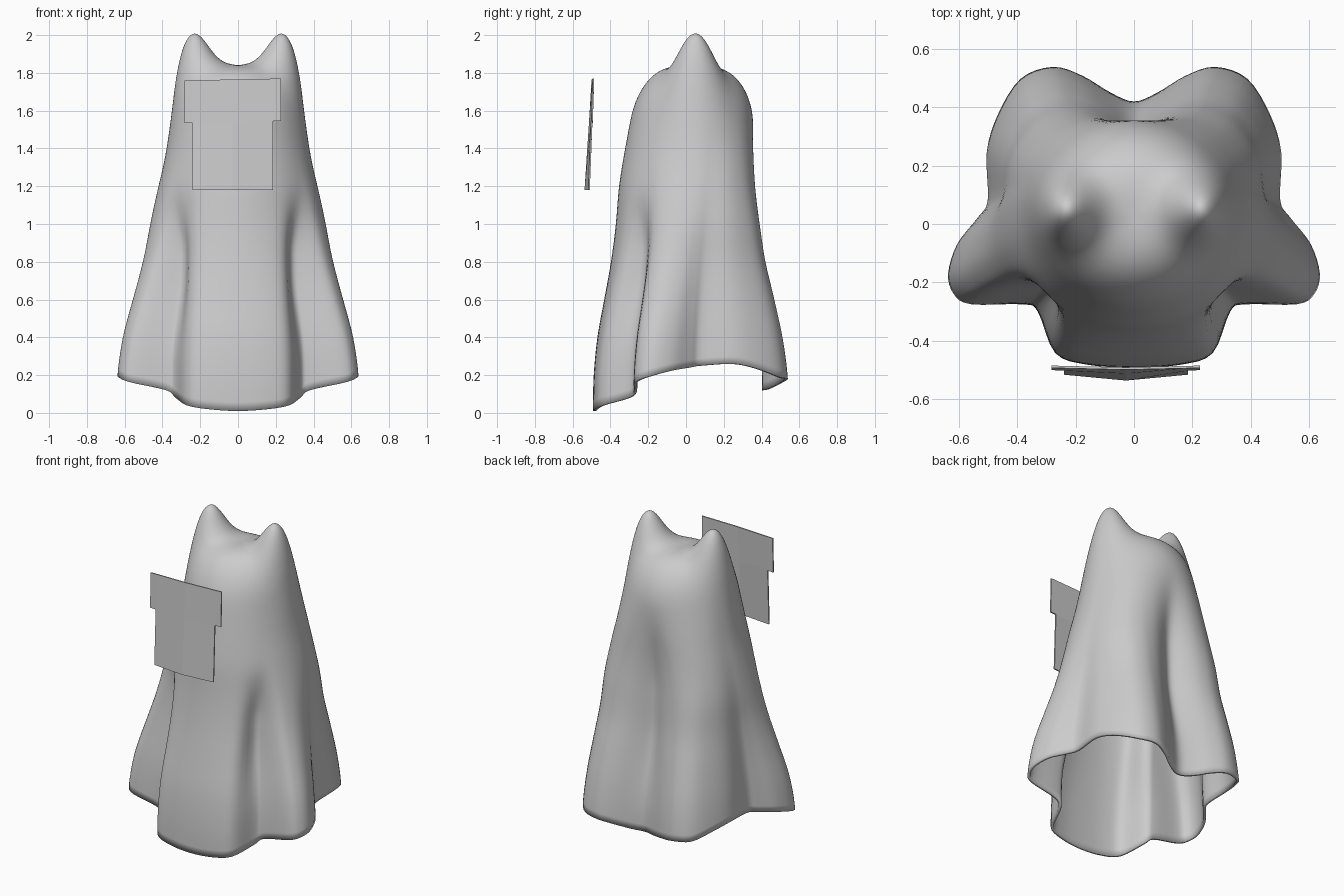
import bpy, bmesh, math

cube = bpy.data.objects.get("Cube")
if cube:
    bpy.data.objects.remove(cube, do_unlink=True)


def make_material(name, rgb):
    mat = bpy.data.materials.new(name)
    mat.use_nodes = True
    mat.diffuse_color = (*rgb, 1)
    mat.node_tree.nodes["Principled BSDF"].inputs["Base Color"].default_value = (*rgb, 1)
    return mat


def make_object(name, bm, mat, thickness):
    mesh = bpy.data.meshes.new(name)
    bm.to_mesh(mesh)
    bm.free()
    mesh.materials.append(mat)
    obj = bpy.data.objects.new(name, mesh)
    bpy.context.collection.objects.link(obj)
    thick = obj.modifiers.new("Thickness", 'SOLIDIFY')
    thick.thickness = thickness
    thick.offset = -1
    return obj


def spline(a, b, c, d, f):
    return 0.5 * (2 * b + (c - a) * f + (2 * a - 5 * b + 4 * c - d) * f * f
                  + (3 * b - a - 3 * c + d) * f ** 3)


def smoothstep(lo, hi, v):
    f = min(1, max(0, (v - lo) / (hi - lo)))
    return f * f * (3 - 2 * f)


grey = make_material("cloth grey", (0.6, 0.6, 0.6))

# Half of the hem, front to back: angle on the torso oval, x, y, hem height
HEM = [(0, 0, -.49, .01), (18, .16, -.48, .02), (33, .27, -.44, .04),
       (47, .33, -.30, .08), (53, .38, -.275, .12), (61, .56, -.275, .16),
       (70, .62, -.24, .18), (78, .64, -.17, .20), (88, .61, -.07, .225),
       (98, .54, .02, .24), (106, .505, .08, .25), (118, .51, .25, .26),
       (128, .47, .38, .235), (137, .39, .50, .19), (146, .28, .54, .18),
       (156, .18, .51, .16), (168, .08, .45, .13), (180, 0, .42, .12)]
# Torso oval and strength of the folds, every 0.2 of height
WIDTH = [.43, .43, .43, .43, .435, .44, .415, .37, .33, .315]
FRONT = [.34, .34, .34, .34, .345, .352, .35, .322, .285, .25]
BACK = [.35, .35, .35, .35, .35, .355, .36, .36, .35, .33]
FRONT_FOLD = [1.02, .99, .86, .62, .36, .14, .03, 0, 0, 0]
BACK_FOLD = [1.02, .99, .88, .70, .50, .35, .20, .10, .02, 0]
SHOULDER, CROWN, CENTRE_Y = 1.5, 1.84, .035
STEPS, BODY_RINGS, DOME_RINGS = 4, 32, 30


def at_height(table, z):
    last = len(table) - 1
    i = min(int(z / .2), last - 1)
    return spline(table[max(i - 1, 0)], table[i], table[i + 1],
                  table[min(i + 2, last)], z / .2 - i)


def hem_samples():
    t, x, y, h = HEM[1]
    before = (-t, -x, y, h)
    t, x, y, h = HEM[-2]
    pts = [before] + HEM + [(360 - t, -x, y, h)]
    out = []
    for i in range(len(HEM) - 1):
        for k in range(STEPS):
            out.append([spline(*v, k / STEPS) for v in zip(*pts[i:i + 4])])
    return out + [list(HEM[-1])]


def cloth_point(sample, z, scale=1):
    # Smooth torso oval blended into the folded hem outline
    deg, hx, hy, _ = sample
    t = math.radians(deg)
    rear = smoothstep(88, 130, deg)
    w = at_height(FRONT_FOLD, z) * (1 - rear) + at_height(BACK_FOLD, z) * rear
    depth = at_height(FRONT, z) + CENTRE_Y if deg < 90 else at_height(BACK, z) - CENTRE_Y
    x, y = at_height(WIDTH, z) * math.sin(t), -depth * math.cos(t)
    x, y = x + (hx - x) * w, y + (hy - CENTRE_Y - y) * w
    # Creases pinched inwards at the back centre and beside the front panel
    groove = .062 * math.exp(-((180 - deg) / 14) ** 2)
    groove *= smoothstep(.2, .8, z) * (1 - smoothstep(1, 1.6, z))
    pinch = .05 * math.exp(-((46 - deg) / 9) ** 2)
    pinch *= smoothstep(.25, .75, z) * (1 - smoothstep(.85, 1.2, z))
    scale *= 1 - (groove + pinch) / math.hypot(x, y)
    return x * scale, CENTRE_Y + y * scale, z


def ear_lift(x, y, z):
    dx = abs(x) - .262
    r = math.hypot(dx / (.115 if dx > 0 else .125), (y - .052) / .125)
    return .235 * math.exp(-r ** 2.2) * smoothstep(1.2, 1.6, z)


# Draped cloth: rings from hem to shoulder, then a dome with two pointed ears
half = hem_samples()
rings = []
for i in range(BODY_RINGS + 1):
    f = i / BODY_RINGS
    rings.append([cloth_point(s, s[3] + (SHOULDER - s[3]) * f) for s in half])
for i in range(1, DOME_RINGS):
    a = i / DOME_RINGS * math.pi / 2
    z = SHOULDER + (CROWN - SHOULDER) * math.sin(a) ** (2 / 2.9)
    rings.append([cloth_point(s, z, math.cos(a) ** (2 / 2.9)) for s in half])

bm = bmesh.new()
loops = []
for ring in rings:
    full = ring + [(-x, y, z) for x, y, z in ring[-2:0:-1]]
    loops.append([bm.verts.new((x, y, z + ear_lift(x, y, z))) for x, y, z in full])
n = len(loops[0])
for low, high in zip(loops, loops[1:]):
    for j in range(n):
        k = (j + 1) % n
        bm.faces.new((low[j], low[k], high[k], high[j]))
crown = bm.verts.new((0, CENTRE_Y, CROWN))
for j in range(n):
    bm.faces.new((loops[-1][j], loops[-1][(j + 1) % n], crown))
cloth = make_object("draped_cloth", bm, grey, .017)
bpy.context.view_layer.objects.active = cloth
cloth.select_set(True)
bpy.ops.object.shade_smooth_by_angle(angle=math.radians(50))

# Floating face plate: wide top, narrower bottom, folded slightly at the middle
COLUMNS = [-.255, -.213, 0, .213, .255]
ROWS = [(1.765, .006), (1.54, .012), (1.18, .024)]
bm = bmesh.new()
grid = []
for z, fold in ROWS:
    row = []
    for x in COLUMNS:
        y = -.494 - .033 * (ROWS[0][0] - z) - fold * (1 - abs(x) / COLUMNS[-1])
        row.append(bm.verts.new((x - .028, y, z + .02 * x * (z > 1.2))))
    grid.append(row)
for r, columns in enumerate((range(4), range(1, 3))):
    for c in columns:
        bm.faces.new((grid[r + 1][c], grid[r + 1][c + 1], grid[r][c + 1], grid[r][c]))
bmesh.ops.delete(bm, geom=[v for v in bm.verts if not v.link_faces], context='VERTS')
make_object("face_plate", bm, grey, .008)
